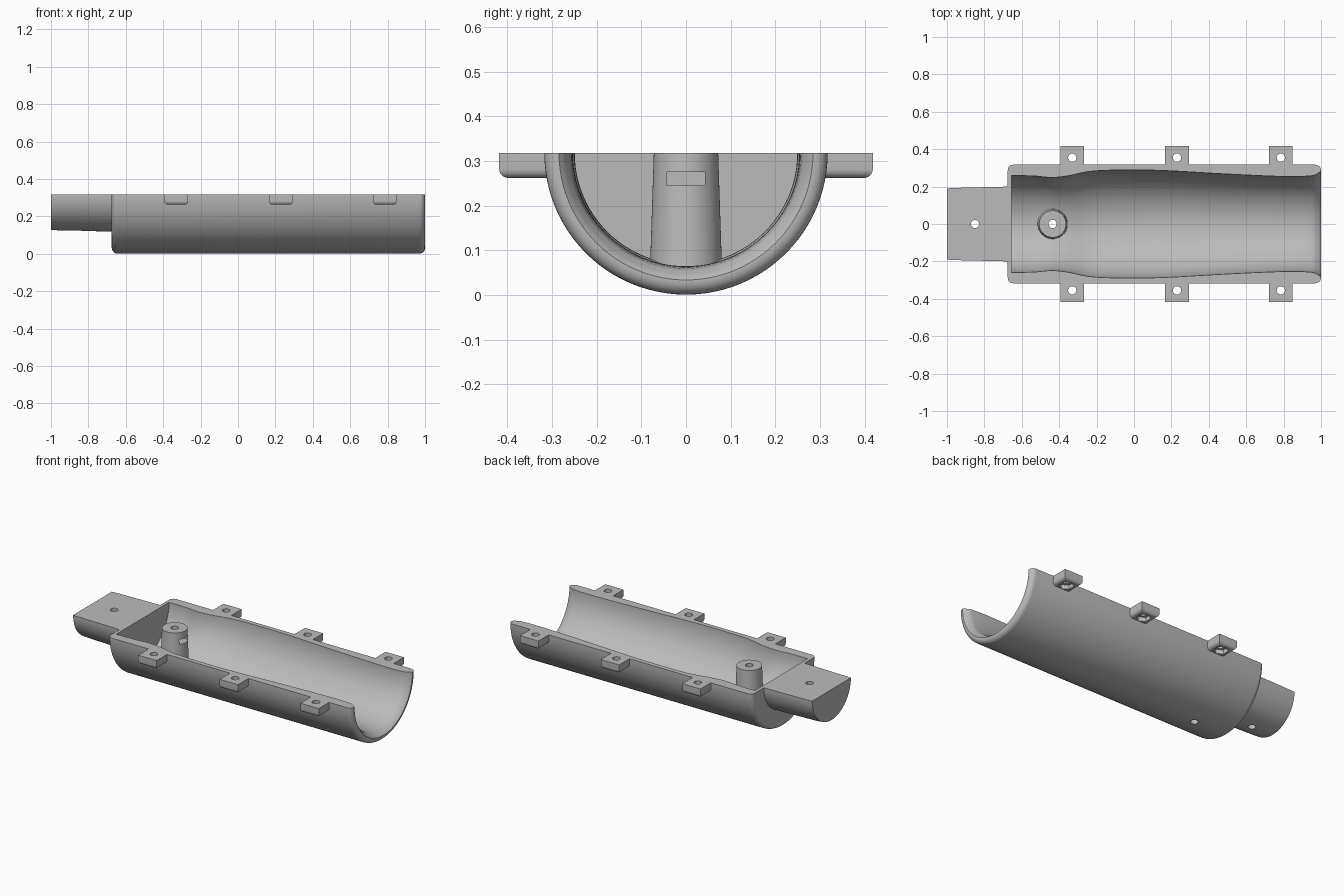
import bpy, bmesh, math
from mathutils import Matrix, Vector

old = bpy.data.objects.get("Cube")
if old:
    bpy.data.objects.remove(old, do_unlink=True)

grey = bpy.data.materials.new("plain grey")
grey.use_nodes = True
COLOUR = (0.5, 0.5, 0.5, 1)
grey.diffuse_color = COLOUR
grey.node_tree.nodes["Principled BSDF"].inputs["Base Color"].default_value = COLOUR

AXIS = 0.318   # height of the shell axis and the split plane
R = 0.317      # outer radius


def finish(name, bm):
    bmesh.ops.recalc_face_normals(bm, faces=bm.faces)
    mesh = bpy.data.meshes.new(name)
    bm.to_mesh(mesh)
    bm.free()
    mesh.materials.append(grey)
    ob = bpy.data.objects.new(name, mesh)
    bpy.context.collection.objects.link(ob)
    return ob


def revolve(name, profile, steps=96):
    """Solid of revolution about the long axis from (x, radius) points."""
    bm = bmesh.new()
    rings = []
    for x, r in profile:
        rings.append([bm.verts.new((x, r * math.sin(2 * math.pi * i / steps),
                                    AXIS + r * math.cos(2 * math.pi * i / steps)))
                      for i in range(steps)])
    for a, b in zip(rings, rings[1:]):
        for i in range(steps):
            j = (i + 1) % steps
            bm.faces.new((a[i], a[j], b[j], b[i]))
    bm.faces.new(rings[0])
    bm.faces.new(rings[-1])
    return finish(name, bm)


def box(name, low, high):
    low, high = Vector(low), Vector(high)
    bm = bmesh.new()
    bmesh.ops.create_cube(bm, size=1)
    bmesh.ops.scale(bm, vec=high - low, verts=bm.verts)
    bmesh.ops.translate(bm, vec=(low + high) / 2, verts=bm.verts)
    return finish(name, bm)


def cylinder(name, x, y, z0, z1, r0, r1=None, sides=32):
    bm = bmesh.new()
    bmesh.ops.create_cone(bm, cap_ends=True, segments=sides, radius1=r0,
                          radius2=r0 if r1 is None else r1, depth=z1 - z0,
                          matrix=Matrix.Translation((x, y, (z0 + z1) / 2)))
    return finish(name, bm)


def cut(ob, *cutters):
    for cutter in cutters:
        mod = ob.modifiers.new("cut", 'BOOLEAN')
        mod.operation, mod.solver, mod.object = 'DIFFERENCE', 'EXACT', cutter
        bpy.context.view_layer.objects.active = ob
        bpy.ops.object.modifier_apply(modifier=mod.name)
        bpy.data.objects.remove(cutter, do_unlink=True)


def smooth(ob):
    bpy.ops.object.select_all(action='DESELECT')
    ob.select_set(True)
    bpy.context.view_layer.objects.active = ob
    bpy.ops.object.shade_smooth_by_angle(angle=math.radians(32))


def spline(points, n=6):
    """Smooth curve through the points."""
    p = [Vector(q) for q in points]
    p = [p[0]] + p + [p[-1]]
    out = []
    for a, b, c, d in zip(p, p[1:], p[2:], p[3:]):
        for k in range(n):
            t = k / n
            out.append(0.5 * (2 * b + (c - a) * t + (2 * a - 5 * b + 4 * c - d) * t * t
                              + (3 * b - a - 3 * c + d) * t ** 3))
    return out + [p[-1]]


def fillet(cx, radius, start):
    """Quarter-round on the outer rim, from angle start falling by 90 degrees."""
    return [(cx + radius * math.cos(math.radians(start - 90 * k / 6)),
             R - radius + radius * math.sin(math.radians(start - 90 * k / 6)))
            for k in range(7)]


# Half shell with a closed back wall
BACK, POST_X, STUB_X, HOLE = -0.675, -0.435, -0.85, 0.022
shell = revolve("half_shell", fillet(BACK + 0.03, 0.03, 180) + fillet(0.97, 0.03, 90))
cavity = revolve("cavity", spline([(-0.655, 0.259), (-0.54, 0.257), (-0.44, 0.249),
                                   (-0.35, 0.258), (-0.22, 0.283), (0, 0.289),
                                   (0.2, 0.284), (0.5, 0.267), (0.8, 0.254),
                                   (0.94, 0.257), (0.98, 0.269), (1.002, 0.286)]))
cut(shell, cavity, box("upper", (-2, -1, AXIS), (2, 1, 2)),
    cylinder("hole", POST_X, 0, -0.1, 0.5, HOLE))
smooth(shell)

# Solid half-round stub behind the back wall
stub = revolve("rear_stub", [(-1, 0.19), (-0.96, 0.193), (-0.665, 0.2)])
cut(stub, box("upper", (-2, -1, AXIS), (2, 1, 2)),
    cylinder("hole", STUB_X, 0, -0.1, 0.5, HOLE))
smooth(stub)

# Tapered screw post with a nut slot on its open side
post = cylinder("screw_post", POST_X, 0, 0.045, AXIS, 0.081, 0.072, 64)
cut(post, cylinder("hole", POST_X, 0, -0.1, 0.5, HOLE),
    box("slot", (POST_X - 0.042, -0.042, 0.245), (POST_X + 0.1, 0.042, 0.275)))
smooth(post)

# Three screw tabs along each side, each with a nut recess below
for side, label in ((1, "back"), (-1, "front")):
    for n, x in enumerate((-0.33, 0.23, 0.785)):
        ys = sorted((0.298 * side, 0.418 * side))
        tab = box(f"{label}_tab_{n + 1}", (x - 0.063, ys[0], 0.262), (x + 0.063, ys[1], AXIS))
        bm = bmesh.new()
        bm.from_mesh(tab.data)
        rim = [e for e in bm.edges if all(v.co.z < 0.27 for v in e.verts)
               and any(abs(v.co.y) > 0.4 for v in e.verts)]
        bmesh.ops.bevel(bm, geom=rim, offset=0.02, segments=5, profile=0.5, affect='EDGES')
        bm.to_mesh(tab.data)
        bm.free()
        cut(tab, cylinder("hole", x, 0.355 * side, 0, 0.5, HOLE),
            cylinder("nut", x, 0.355 * side, 0.2, 0.288, 0.042, sides=6))
        smooth(tab)
